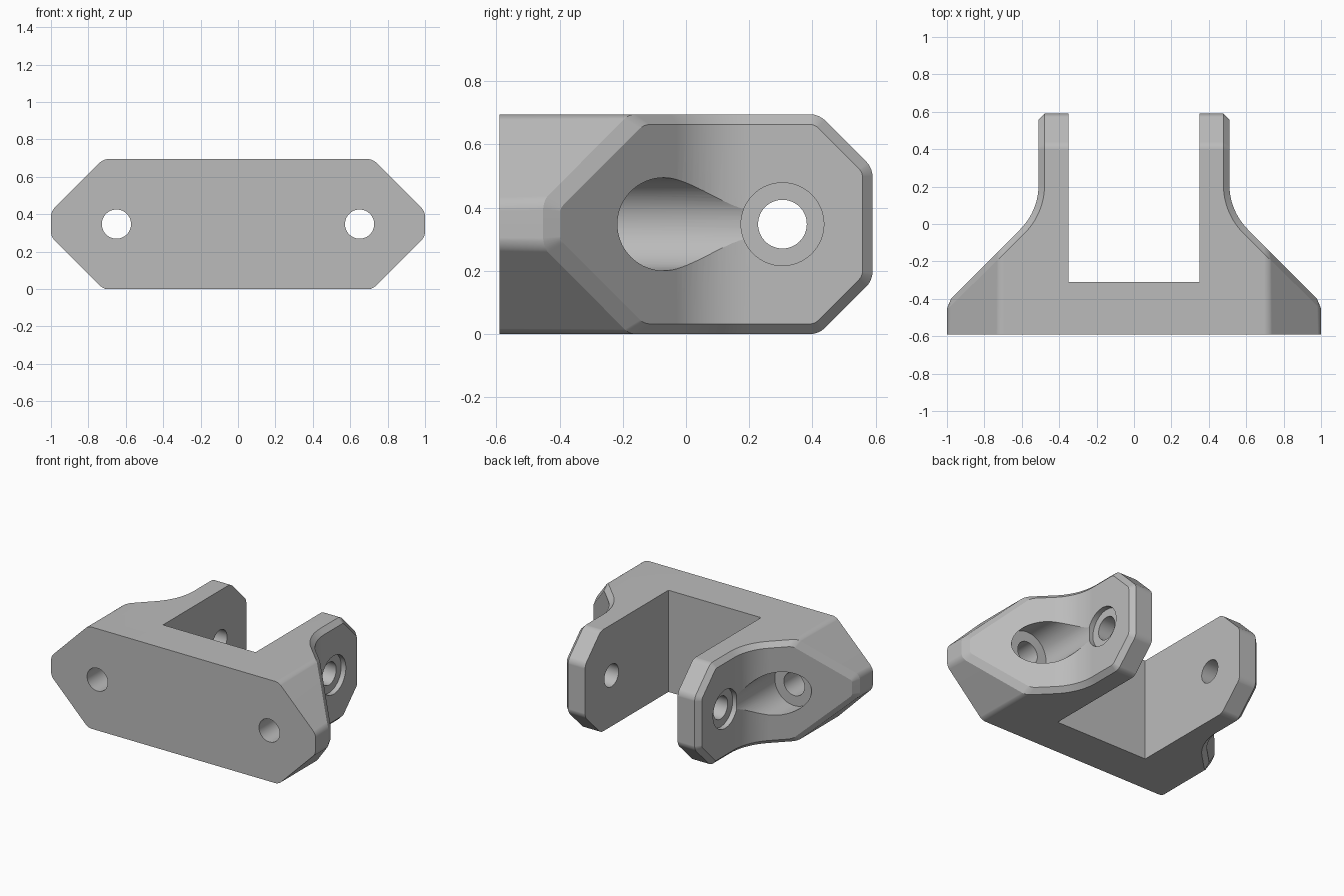
import bpy, bmesh, math
from mathutils import Vector

if "Cube" in bpy.data.objects:
    bpy.data.objects.remove(bpy.data.objects["Cube"])

H = 0.695            # bracket height
MID = H / 2
END = 0.59           # front and back extent in y
ARM_IN, ARM_OUT = 0.35, 0.51

# Single material
grey = bpy.data.materials.new("plain grey")
grey.use_nodes = True
colour = (0.5, 0.5, 0.5, 1)
grey.diffuse_color = colour
grey.node_tree.nodes["Principled BSDF"].inputs["Base Color"].default_value = colour


def new_object(name, bm):
    mesh = bpy.data.meshes.new(name)
    bm.to_mesh(mesh)
    bm.free()
    mesh.materials.append(grey)
    obj = bpy.data.objects.new(name, mesh)
    bpy.context.collection.objects.link(obj)
    return obj


def trim(bm, point, normal):
    """Cut away everything beyond a plane and cap the cut."""
    bmesh.ops.bisect_plane(bm, geom=bm.verts[:] + bm.edges[:] + bm.faces[:],
                           plane_co=point, plane_no=normal, clear_outer=True)
    rim = [e for e in bm.edges if e.is_boundary]
    if rim:
        bmesh.ops.holes_fill(bm, edges=rim, sides=0)


def trim_corner(bm, axis, reach, radius=0.07):
    """Cut 45 degree corners with rounded ends at the top and bottom of an axis direction.
    reach = (start of the slope, full extent)."""
    start, full = reach
    t = radius * math.tan(math.pi / 8)
    high = (start - t, MID - radius)
    low = (full - radius, MID - (full - start) - t)
    for side in (1, -1):
        for step in (6, 1, 2, 3, 4, 5, 7, 8, 9, 10, 11):
            a = math.radians(step * 7.5)
            c = low if step <= 6 else high
            n = axis * math.cos(a) + Vector((0, 0, side * math.sin(a)))
            p = axis * c[0] + Vector((0, 0, MID + side * c[1])) + n * radius
            trim(bm, p, n)


# Half of the clevis plan: base, flared shoulder, arm
plan = [(0, -END), (1, -END), (1, -0.42)]
R = 0.338
for i in range(13):
    a = math.radians(225 - 45 * i / 12)
    plan.append((ARM_OUT + R + R * math.cos(a), 0.21 + R * math.sin(a)))
plan += [(ARM_OUT, END), (ARM_IN, END), (ARM_IN, -0.31), (0, -0.31)]

bm = bmesh.new()
base = bm.faces.new([bm.verts.new((x, y, 0)) for x, y in plan])
top = bmesh.ops.extrude_face_region(bm, geom=[base])["geom"]
bmesh.ops.translate(bm, vec=(0, 0, H), verts=[v for v in top if isinstance(v, bmesh.types.BMVert)])
bmesh.ops.recalc_face_normals(bm, faces=bm.faces[:])
trim_corner(bm, Vector((1, 0, 0)), (0.72, 1))
trim_corner(bm, Vector((0, 1, 0)), (0.42, END))
bmesh.ops.recalc_face_normals(bm, faces=bm.faces[:])
bm.normal_update()


# Chamfer around the outer skin of the arm and shoulder
def is_skin(f):
    return abs(f.normal.z) < 0.01 and f.normal.x > 0.5 and f.calc_center_median().x < 0.99


rim = [e for e in bm.edges if sum(is_skin(f) for f in e.link_faces) == 1]
bmesh.ops.bevel(bm, geom=rim, offset=0.032, offset_type='OFFSET', segments=1,
                affect='EDGES', clamp_overlap=False)
seam = [f for f in bm.faces if all(abs(v.co.x) < 1e-4 for v in f.verts)]
bmesh.ops.delete(bm, geom=seam, context='FACES')
bracket = new_object("clevis_bracket", bm)
bracket.modifiers.new("mirror", 'MIRROR')


def drill(name, axis, centre, radius, start, stop):
    """Mirrored pair of cylinder cuts along the x or y axis."""
    bm = bmesh.new()
    bmesh.ops.create_cone(bm, cap_ends=True, segments=64, radius1=radius,
                          radius2=radius, depth=stop - start)
    cutter = new_object(name, bm)
    mid = (start + stop) / 2
    if axis == 'X':
        cutter.rotation_euler = (0, math.pi / 2, 0)
        cutter.location = (mid, centre, MID)
    else:
        cutter.rotation_euler = (math.pi / 2, 0, 0)
        cutter.location = (centre, mid, MID)
    cutter.hide_render = True
    for side in (1, -1):
        cutter.location.x = side * abs(cutter.location.x)
        bpy.context.view_layer.update()
        mod = bracket.modifiers.new(name, 'BOOLEAN')
        mod.operation = 'DIFFERENCE'
        mod.solver = 'EXACT'
        mod.object = cutter
        bpy.ops.object.modifier_apply(modifier=mod.name)
    bpy.data.objects.remove(cutter)


bpy.ops.object.select_all(action='DESELECT')
bpy.context.view_layer.objects.active = bracket
bracket.select_set(True)
bpy.ops.object.modifier_apply(modifier="mirror")

# Mounting holes with deep screw-head recesses, pivot holes with shallow ones
drill("mounting_hole", 'Y', 0.65, 0.078, -0.8, 0)
drill("screw_recess", 'Y', 0.65, 0.147, -0.24, 0.4)
drill("pivot_hole", 'X', 0.305, 0.077, 0.2, 0.7)
drill("pivot_recess", 'X', 0.305, 0.131, ARM_OUT - 0.035, 0.7)

bpy.ops.object.shade_smooth_by_angle(angle=math.radians(20))
weighted = bracket.modifiers.new("weighted normals", 'WEIGHTED_NORMAL')
weighted.keep_sharp = True
